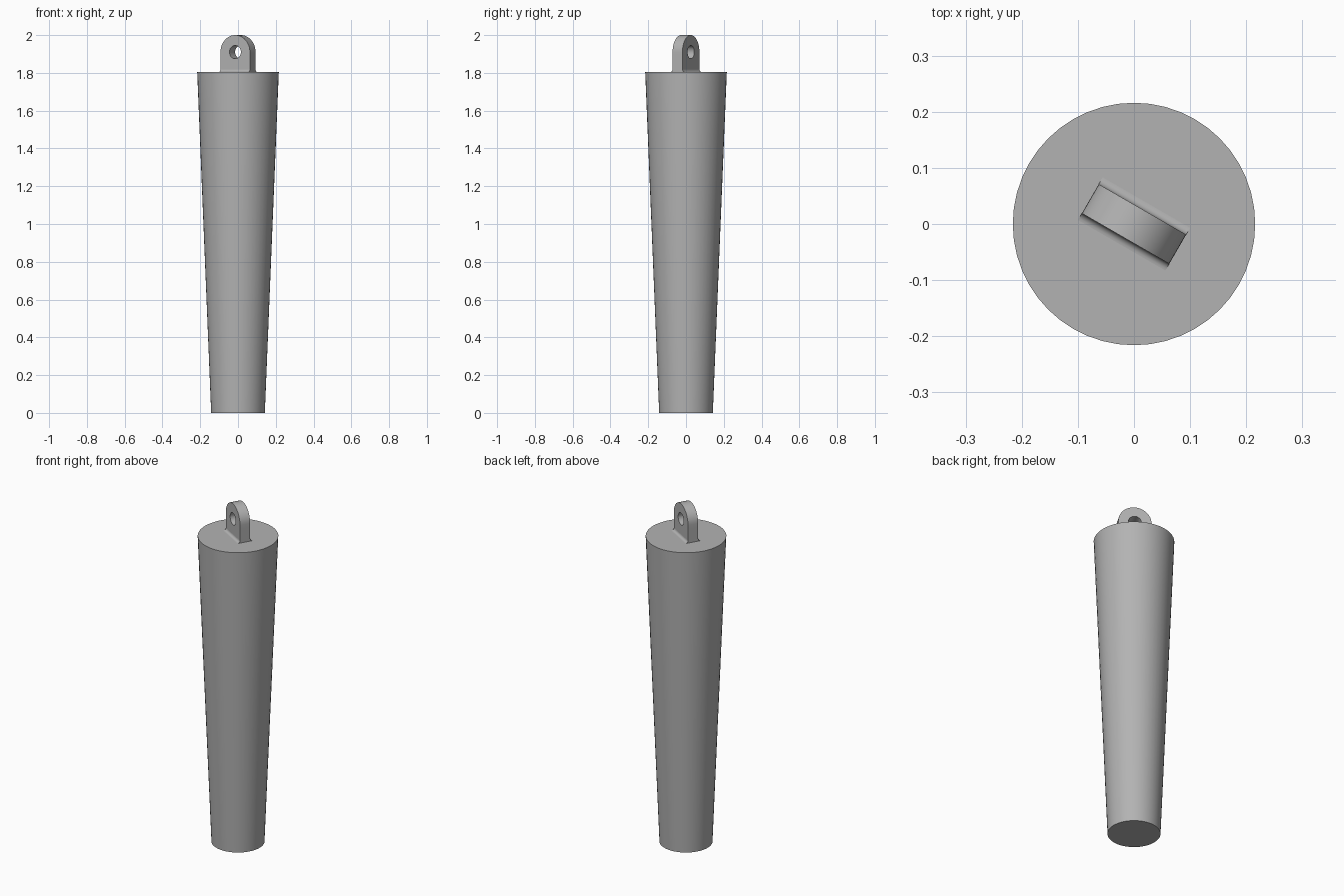
import bpy, bmesh
from math import sin, cos, pi, radians

cube = bpy.data.objects.get("Cube")
if cube:
    bpy.data.objects.remove(cube)

grey = bpy.data.materials.new("plain grey")
grey.use_nodes = True
colour = (0.45, 0.45, 0.45, 1)
grey.diffuse_color = colour
grey.node_tree.nodes["Principled BSDF"].inputs["Base Color"].default_value = colour

BODY_TOP = 1.805
HALF_W, HALF_T = 0.09, 0.03      # lug half width and half thickness
HOLE_R, HOLE_Z = 0.035, 1.91
FILLET = 0.014
TURN = radians(-30)


def finish(name, bm, turn=0):
    bmesh.ops.recalc_face_normals(bm, faces=bm.faces)
    mesh = bpy.data.meshes.new(name)
    bm.to_mesh(mesh)
    bm.free()
    mesh.materials.append(grey)
    ob = bpy.data.objects.new(name, mesh)
    bpy.context.collection.objects.link(ob)
    ob.rotation_euler.z = turn
    bpy.ops.object.select_all(action='DESELECT')
    ob.select_set(True)
    bpy.context.view_layer.objects.active = ob
    bpy.ops.object.shade_smooth_by_angle(angle=radians(30))


# Tapered body
bm = bmesh.new()
bmesh.ops.create_cone(bm, cap_ends=True, segments=48, radius1=0.142,
                      radius2=0.216, depth=BODY_TOP)
bmesh.ops.translate(bm, verts=bm.verts, vec=(0, 0, BODY_TOP / 2))
finish("tapered_body", bm)

# Lug plate: round top, square foot, with a round eye through it
bm = bmesh.new()
N = 48
clip = lambda v: max(-1, min(1, v * 2 ** 0.5))
drop = HOLE_Z - BODY_TOP
rings = []
for i in range(N):
    c, s = cos(2 * pi * i / N), sin(2 * pi * i / N)
    if i <= N / 2:
        ox, oz = HALF_W * c, HALF_W * s
    else:
        ox, oz = HALF_W * clip(c), drop * clip(s)
    corners = ((ox, -HALF_T, oz), (ox, HALF_T, oz),
               (HOLE_R * c, HALF_T, HOLE_R * s), (HOLE_R * c, -HALF_T, HOLE_R * s))
    rings.append([bm.verts.new((x, y, z + HOLE_Z)) for x, y, z in corners])
for i in range(N):
    a, b = rings[i], rings[(i + 1) % N]
    for k in range(4):
        j = (k + 1) % 4
        bm.faces.new((a[k], a[j], b[j], b[k]))
finish("lug_plate", bm, TURN)

# Concave fillets where the plate meets the body
for name, side in (("front_fillet", -1), ("back_fillet", 1)):
    bm = bmesh.new()
    profile = [(HALF_T, BODY_TOP)]
    for i in range(7):
        a = pi / 2 * i / 6
        profile.append((HALF_T + FILLET * (1 - sin(a)), BODY_TOP + FILLET * (1 - cos(a))))
    base = bm.faces.new([bm.verts.new((-HALF_W, side * y, z)) for y, z in profile])
    out = bmesh.ops.extrude_face_region(bm, geom=[base], use_keep_orig=True)
    moved = [g for g in out["geom"] if isinstance(g, bmesh.types.BMVert)]
    bmesh.ops.translate(bm, verts=moved, vec=(2 * HALF_W, 0, 0))
    finish(name, bm, TURN)
